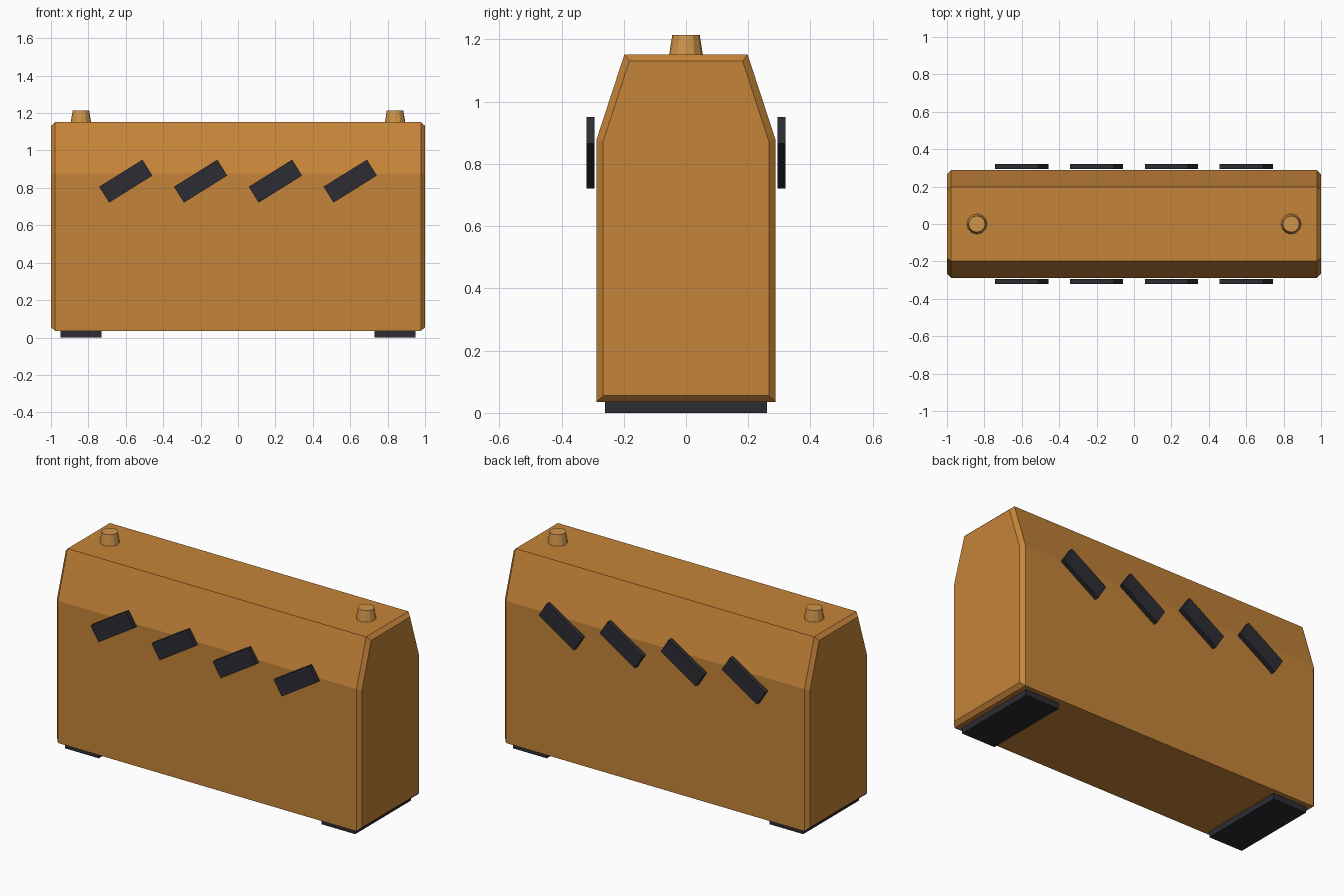
import bpy, bmesh, math

if "Cube" in bpy.data.objects:
    bpy.data.objects.remove(bpy.data.objects["Cube"])


def material(name, rgb):
    m = bpy.data.materials.new(name)
    m.diffuse_color = (*rgb, 1)
    m.use_nodes = True
    m.node_tree.nodes["Principled BSDF"].inputs["Base Color"].default_value = m.diffuse_color
    return m


ORANGE = material("burnt orange", (0.56, 0.23, 0.04))
TAN = material("brass tan", (0.62, 0.30, 0.07))
DARK = material("charcoal", (0.025, 0.025, 0.033))


def add_object(name, bm, mat):
    bmesh.ops.recalc_face_normals(bm, faces=bm.faces)
    mesh = bpy.data.meshes.new(name)
    bm.to_mesh(mesh)
    bm.free()
    mesh.materials.append(mat)
    ob = bpy.data.objects.new(name, mesh)
    bpy.context.collection.objects.link(ob)
    return ob


def box(name, centre, size, mat, tilt=0):
    bm = bmesh.new()
    bmesh.ops.create_cube(bm, size=1)
    bmesh.ops.scale(bm, vec=size, verts=bm.verts)
    ob = add_object(name, bm, mat)
    ob.location = centre
    ob.rotation_euler.y = -tilt
    return ob


# Body: tapered housing profile lofted along x, with chamfered ends
outer = [(0.288, 0.035), (0.288, 0.877), (0.198, 1.152)]
inner = [(0.266, 0.056), (0.266, 0.873), (0.182, 1.131)]
bm = bmesh.new()
rings = []
for x, half in ((-1, inner), (-0.978, outer), (0.978, outer), (1, inner)):
    loop = half + [(-y, z) for y, z in reversed(half)]
    rings.append([bm.verts.new((x, y, z)) for y, z in loop])
for a, b in zip(rings, rings[1:]):
    for i in range(6):
        j = (i + 1) % 6
        bm.faces.new((a[i], a[j], b[j], b[i]))
bm.faces.new(rings[0])
bm.faces.new(rings[-1])
add_object("body", bm, ORANGE)

for side, label in ((-1, "left"), (1, "right")):
    # Feet under each end
    box("foot_" + label, (side * 0.84, 0, 0.02), (0.22, 0.52, 0.04), DARK)

    # Tapered studs on the top
    bm = bmesh.new()
    bmesh.ops.create_cone(bm, cap_ends=True, segments=12,
                          radius1=0.056, radius2=0.044, depth=0.075)
    stud = add_object("top_stud_" + label, bm, TAN)
    stud.location = (side * 0.84, 0, 1.1775)

# Slanted slats floating just off the front and back
for side, label in ((-1, "front"), (1, "back")):
    for i in range(4):
        box(f"{label}_slat_{i + 1}", (-0.6 + 0.4 * i, side * 0.307, 0.836),
            (0.273, 0.027, 0.1), DARK, math.radians(32))
